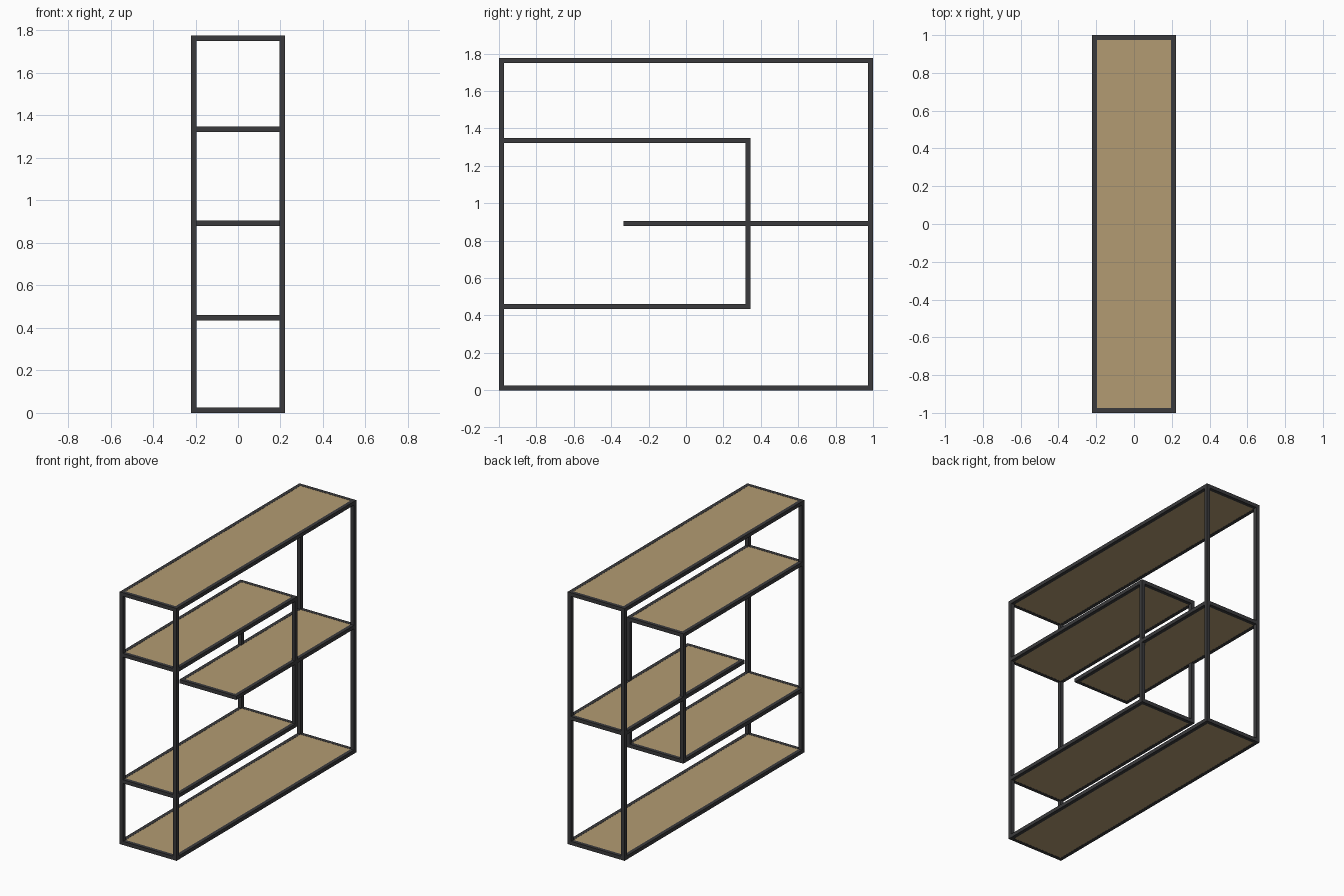
import bpy

if "Cube" in bpy.data.objects:
    bpy.data.objects.remove(bpy.data.objects["Cube"])

T = 0.026          # square tube thickness
W = 0.2215         # half width of the unit
H = 1.777          # overall height


def material(name, color):
    m = bpy.data.materials.new(name)
    m.diffuse_color = color
    m.use_nodes = True
    m.node_tree.nodes["Principled BSDF"].inputs["Base Color"].default_value = m.diffuse_color
    return m


metal = material("dark_metal", (0.042, 0.042, 0.045, 1))
wood = material("light_wood", (0.45, 0.33, 0.17, 1))


def box(name, lo, hi, mat):
    """Axis-aligned box between two corners."""
    bpy.ops.mesh.primitive_cube_add(size=1, location=[(a + b) / 2 for a, b in zip(lo, hi)])
    ob = bpy.context.object
    ob.name = name
    ob.scale = [b - a for a, b in zip(lo, hi)]
    bpy.ops.object.transform_apply(location=False, rotation=False, scale=True)
    ob.data.materials.append(mat)


def shelf(name, y0, y1, z0):
    """Tube frame around a wooden board, almost flush with the tubes."""
    z1 = z0 + T
    for side, x in (("left", -W), ("right", W - T)):
        box(f"{name}_{side}_rail", (x, y0, z0), (x + T, y1, z1), metal)
    for end, y in (("front", y0), ("back", y1 - T)):
        box(f"{name}_{end}_rail", (T - W, y, z0), (W - T, y + T, z1), metal)
    box(f"{name}_board", (T - W, y0 + T, z0 + 0.001), (W - T, y1 - T, z1 - 0.001), wood)


def posts(name, y, z0, z1):
    """Pair of uprights, left and right."""
    for side, x in (("left", -W), ("right", W - T)):
        box(f"{name}_{side}_post", (x, y, z0), (x + T, y + T, z1), metal)


# Full-length shelves
shelf("bottom_shelf", -1, 1, 0)
shelf("top_shelf", -1, 1, H - T)

# Short shelves, staggered from each end
shelf("lower_shelf", -1, 0.345, 0.434)
shelf("middle_shelf", -0.335, 1, 0.879)
shelf("upper_shelf", -1, 0.345, 1.323)

# Corner uprights and the inner uprights joining lower and upper shelves
posts("front", -1, T, H - T)
posts("back", 1 - T, T, H - T)
posts("inner", 0.345 - T, 0.434 + T, 1.323)
